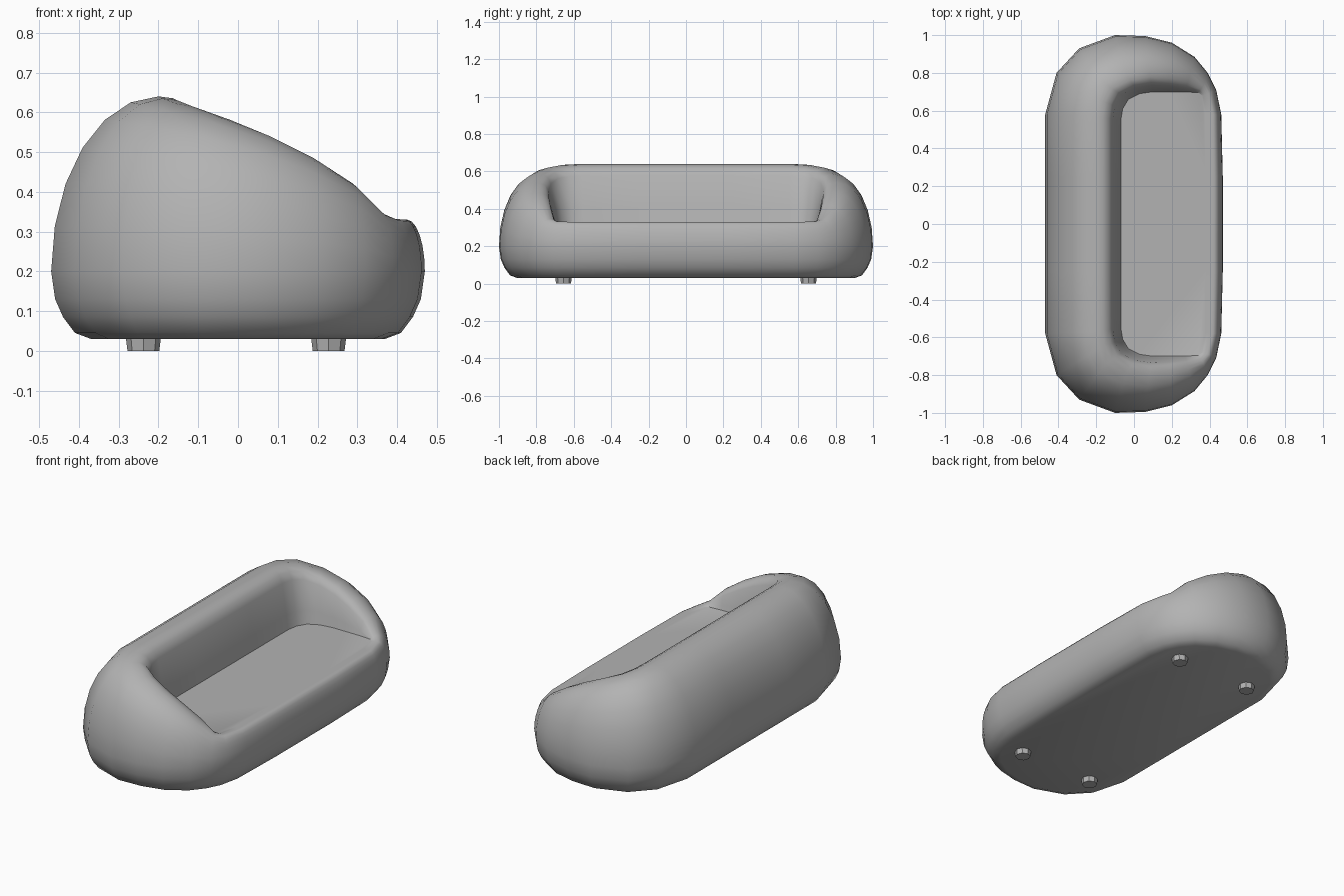
import bpy, bmesh, math

if "Cube" in bpy.data.objects:
    bpy.data.objects.remove(bpy.data.objects["Cube"])

fabric = bpy.data.materials.new("grey fabric")
fabric.diffuse_color = (0.45, 0.45, 0.45, 1)
fabric.use_nodes = True
fabric.node_tree.nodes["Principled BSDF"].inputs["Base Color"].default_value = fabric.diffuse_color


def make_object(name, bm):
    bmesh.ops.recalc_face_normals(bm, faces=bm.faces[:])
    me = bpy.data.meshes.new(name)
    bm.to_mesh(me)
    bm.free()
    me.materials.append(fabric)
    ob = bpy.data.objects.new(name, me)
    bpy.context.collection.objects.link(ob)
    bpy.ops.object.select_all(action='DESELECT')
    ob.select_set(True)
    bpy.context.view_layer.objects.active = ob
    bpy.ops.object.shade_smooth_by_angle(angle=math.radians(42))
    return ob


# Stations round one half, back to front:
# belly x, y | crest x, y, z | seat edge x, y
half = [
    (-0.47, 0.25, -0.20, 0.25, 0.64, -0.07, 0.25),
    (-0.47, 0.58, -0.20, 0.57, 0.64, -0.07, 0.55),
    (-0.41, 0.80, -0.19, 0.66, 0.635, -0.06, 0.61),
    (-0.29, 0.93, -0.15, 0.74, 0.62, -0.03, 0.66),
    (-0.10, 1.00, -0.04, 0.79, 0.585, 0.03, 0.69),
    (0.06, 0.995, 0.08, 0.81, 0.54, 0.10, 0.70),
    (0.20, 0.96, 0.19, 0.80, 0.485, 0.18, 0.70),
    (0.32, 0.885, 0.29, 0.77, 0.42, 0.27, 0.70),
    (0.39, 0.80, 0.365, 0.73, 0.345, 0.34, 0.695),
    (0.435, 0.71, 0.395, 0.69, 0.332, 0.36, 0.68),
    (0.462, 0.58, 0.42, 0.58, 0.33, 0.38, 0.58),
    (0.47, 0.25, 0.425, 0.25, 0.33, 0.38, 0.25),
]
stations = half + [(a, -b, c, -d, e, f, -g) for a, b, c, d, e, f, g in reversed(half)]
SEAT, BELLY = 0.33, 0.20


def section(ox, oy, cx, cy, cz, ix, iy):
    pts = []
    # rounded underside, pulled in towards the long middle line
    sy = max(-0.55, min(0.55, oy))
    length = math.hypot(ox, oy - sy)
    for inset, z in ((0.10, 0.03), (0.06, 0.045), (0.03, 0.085), (0.01, 0.13)):
        k = 1 - inset / length
        pts.append((ox * k, sy + (oy - sy) * k, z))
    # bulging outside, belly to crest
    for i in range(7):
        t = math.radians(15 * i)
        c, s = math.cos(t), math.sin(t)
        pts.append((cx + (ox - cx) * c, cy + (oy - cy) * c, BELLY + (cz - BELLY) * s))
    # rolled inner edge and wall down to the seat
    for f, drop in ((0.28, 0.015), (0.52, 0.07), (0.68, 0.2), (0.9, 0.75), (1, 1)):
        pts.append((cx + (ix - cx) * f, cy + (iy - cy) * f, cz + (SEAT - cz) * drop))
    return pts


# Sofa body: closed loft of back, arms and seat front
bm = bmesh.new()
rings = [[bm.verts.new(p) for p in section(*s)] for s in stations]
for i, a in enumerate(rings):
    b = rings[(i + 1) % len(rings)]
    for j in range(len(a) - 1):
        bm.faces.new((a[j], b[j], b[j + 1], a[j + 1]))
bm.faces.new([r[0] for r in rings])    # underside
bm.faces.new([r[-1] for r in rings])   # seat
make_object("sofa_body", bm)

# Four small tapered feet
for xn, x in (("back", -0.238), ("front", 0.228)):
    for yn, y in (("left", -0.655), ("right", 0.655)):
        bm = bmesh.new()
        bmesh.ops.create_cone(bm, cap_ends=True, segments=8, radius1=0.040,
                              radius2=0.045, depth=0.04)
        bmesh.ops.translate(bm, verts=bm.verts[:], vec=(x, y, 0.02))
        make_object(f"{xn}_{yn}_foot", bm)
